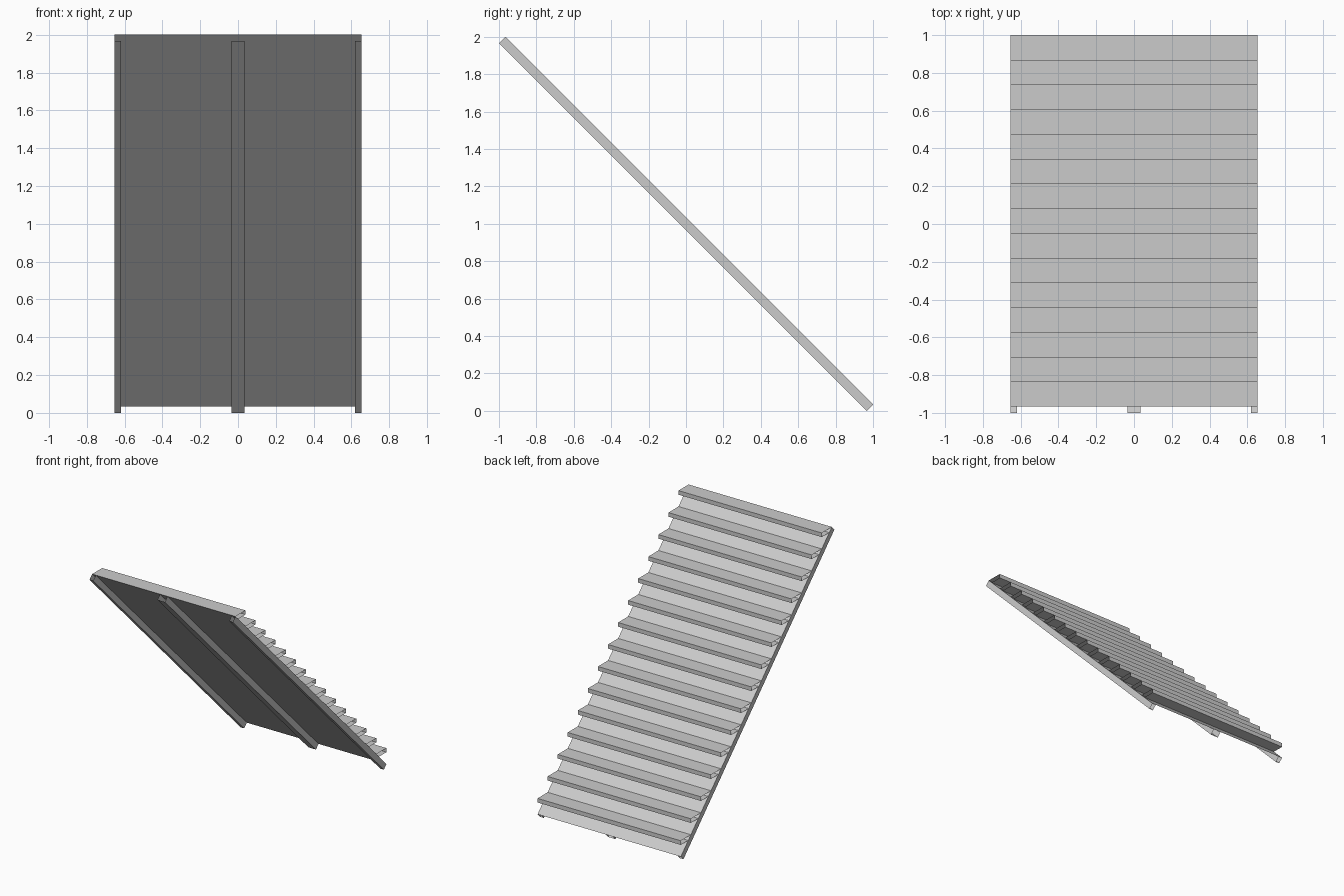
import bpy
import bmesh
from mathutils import Vector

if "Cube" in bpy.data.objects:
    bpy.data.objects.remove(bpy.data.objects["Cube"], do_unlink=True)

HALF_WIDTH = 0.653
DEPTH = 0.034                      # bearer depth, along y and z alike
STEPS = 15
RUN = 2 - DEPTH                    # horizontal and vertical run of the slope
STEP = RUN / STEPS
HEAD = Vector((0, -1 + DEPTH, 2))  # upper edge of the sloped sheet
SLOPE = Vector((0, RUN, -RUN))

grey = bpy.data.materials.new("light_grey")
grey.use_nodes = True
colour = (0.6, 0.6, 0.6, 1)
grey.diffuse_color = colour
grey.node_tree.nodes["Principled BSDF"].inputs["Base Color"].default_value = colour


def folded_sheet(name, profile, sweep):
    """Sweep an open profile in a straight line into thin folded sheet."""
    bm = bmesh.new()
    near = [bm.verts.new(p) for p in profile]
    far = [bm.verts.new(p + sweep) for p in profile]
    for i in range(len(profile) - 1):
        bm.faces.new((near[i], far[i], far[i + 1], near[i + 1]))
    mesh = bpy.data.meshes.new(name)
    bm.to_mesh(mesh)
    bm.free()
    mesh.materials.append(grey)
    obj = bpy.data.objects.new(name, mesh)
    bpy.context.collection.objects.link(obj)
    return obj


# Sloped backing sheet
side = Vector((HALF_WIDTH, 0, 0))
folded_sheet("sloped_sheet", [HEAD + side, HEAD - side], SLOPE)

# Treads: top, front lip and underside, open at the ends
for i in range(STEPS):
    back = HEAD + SLOPE * (i / STEPS) - side
    front = back + Vector((0, STEP, 0))
    drop = Vector((0, 0, -DEPTH))
    profile = [back, front, front + drop, back + drop + Vector((0, DEPTH, 0))]
    folded_sheet(f"tread_{i + 1}", profile, side * 2)

# Channel bearers beneath the sheet
inner = HALF_WIDTH - 0.033
bearers = {
    "right_bearer": (-HALF_WIDTH, -inner),
    "middle_bearer": (-0.034, 0.034),
    "left_bearer": (inner, HALF_WIDTH),
}
under = Vector((0, -DEPTH, -DEPTH))
for name, (x0, x1) in bearers.items():
    a = HEAD + Vector((x0, 0, 0))
    b = HEAD + Vector((x1, 0, 0))
    folded_sheet(name, [a, a + under, b + under, b], SLOPE)
